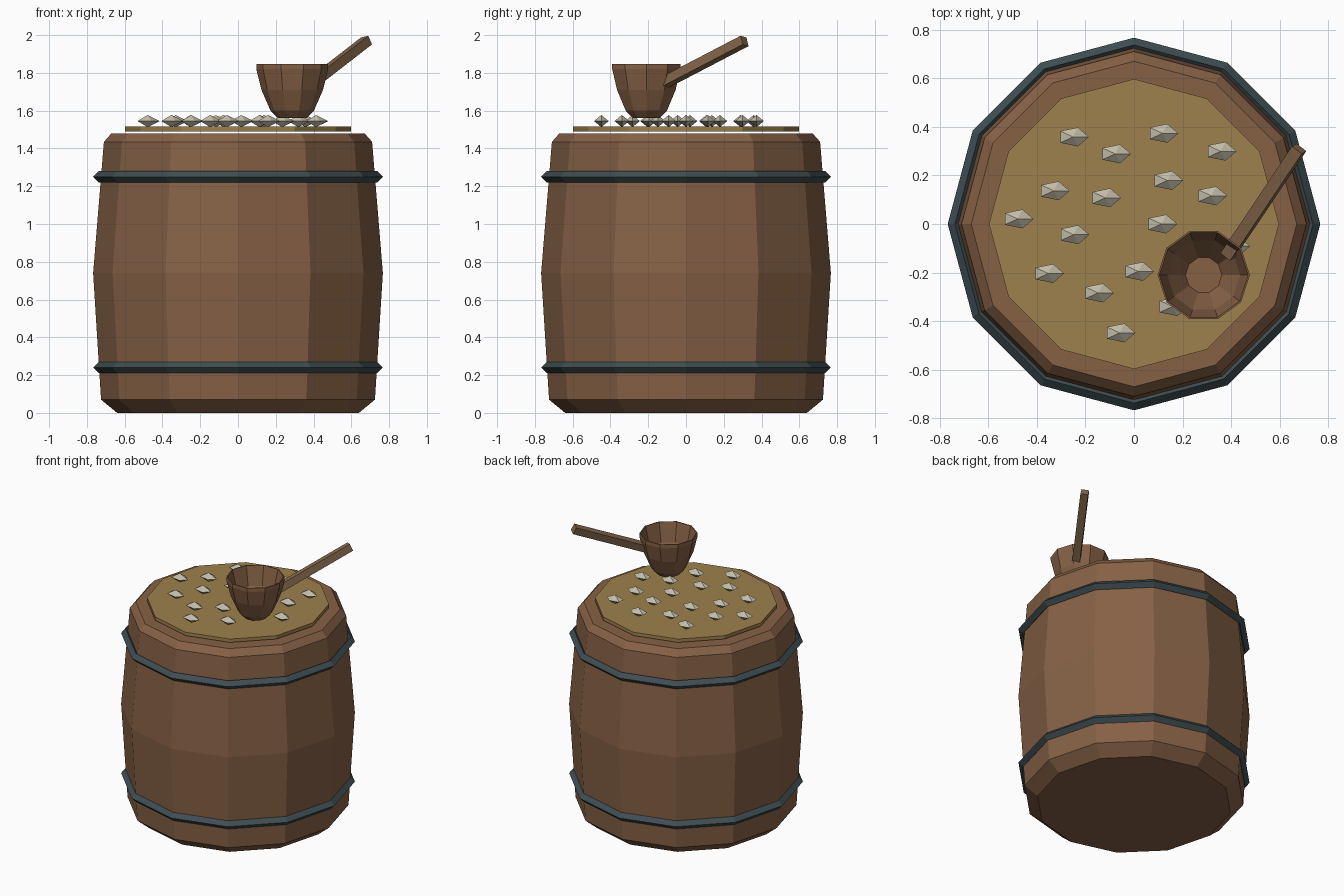
import bpy, bmesh, math
from mathutils import Vector

if "Cube" in bpy.data.objects:
    bpy.data.objects.remove(bpy.data.objects["Cube"])


def material(name, rgb):
    m = bpy.data.materials.new(name)
    m.diffuse_color = (*rgb, 1)
    m.use_nodes = True
    m.node_tree.nodes["Principled BSDF"].inputs["Base Color"].default_value = m.diffuse_color
    return m


WOOD = material("wood", (0.24, 0.12, 0.06))
HANDLE_WOOD = material("handle_wood", (0.23, 0.135, 0.07))
IRON = material("iron", (0.05, 0.075, 0.085))
GRAIN = material("grain", (0.34, 0.22, 0.075))
STONE = material("stone", (0.55, 0.51, 0.40))


def lathe(name, profile, sides, mat, location=(0, 0, 0), ring=False):
    """Revolve an (r, z) profile; r = 0 ends become poles, end rings get caps."""
    bm = bmesh.new()
    rows = []
    for r, z in profile:
        if r == 0:
            rows.append([bm.verts.new((0, 0, z))] * sides)
        else:
            rows.append([bm.verts.new((r * math.cos(a), r * math.sin(a), z))
                         for a in (2 * math.pi * i / sides for i in range(sides))])
    pairs = list(zip(rows, rows[1:]))
    if ring:
        pairs.append((rows[-1], rows[0]))
    for low, high in pairs:
        for i in range(sides):
            j = (i + 1) % sides
            corners = list(dict.fromkeys((low[i], low[j], high[j], high[i])))
            bm.faces.new(corners)
    if not ring:
        for row in (rows[0], rows[-1]):
            if row[0] is not row[1]:
                bm.faces.new(row)
    bmesh.ops.recalc_face_normals(bm, faces=bm.faces)
    mesh = bpy.data.meshes.new(name)
    bm.to_mesh(mesh)
    bm.free()
    mesh.materials.append(mat)
    obj = bpy.data.objects.new(name, mesh)
    obj.location = location
    bpy.context.collection.objects.link(obj)
    return obj


# Barrel body
lathe("barrel_body", [(0.64, 0), (0.725, 0.07), (0.767, 0.74), (0.71, 1.435), (0.67, 1.48)], 12, WOOD)

# Iron hoops with a diamond cross-section
for label, z in (("lower", 0.24), ("upper", 1.25)):
    lathe(f"{label}_hoop", [(0.737, z - 0.03), (0.767, z), (0.737, z + 0.03), (0.707, z)],
          12, IRON, ring=True)

# Contents of the barrel
lathe("grain_surface", [(0.597, 1.49), (0.597, 1.515)], 12, GRAIN)

# Pebbles in a sunflower spiral
for i in range(18):
    r, a = 0.113 * math.sqrt(i + 1), math.radians(137.5) * i
    pebble = lathe(f"pebble_{i + 1}", [(0, -0.8), (1, 0), (0, 0.8)], 5, STONE,
                   (r * math.cos(a), r * math.sin(a), 1.545))
    pebble.scale = (0.065, 0.041, 0.04)

# Ladle cup, hollow
lathe("ladle_cup", [(0.075, 1.56), (0.115, 1.60), (0.163, 1.71), (0.19, 1.82), (0.19, 1.846),
                    (0.183, 1.846), (0.15, 1.71), (0.075, 1.59)], 10, WOOD, (0.287, -0.21, 0))

# Ladle handle, a square rod
start, end = Vector((0.385, -0.13, 1.74)), Vector((0.68, 0.31, 1.969))
axis = end - start
handle = lathe("ladle_handle", [(0.036, 0), (0.036, axis.length)], 4, HANDLE_WOOD, start)
handle.rotation_mode = 'QUATERNION'
handle.rotation_quaternion = Vector((0, 0, 1)).rotation_difference(axis)
